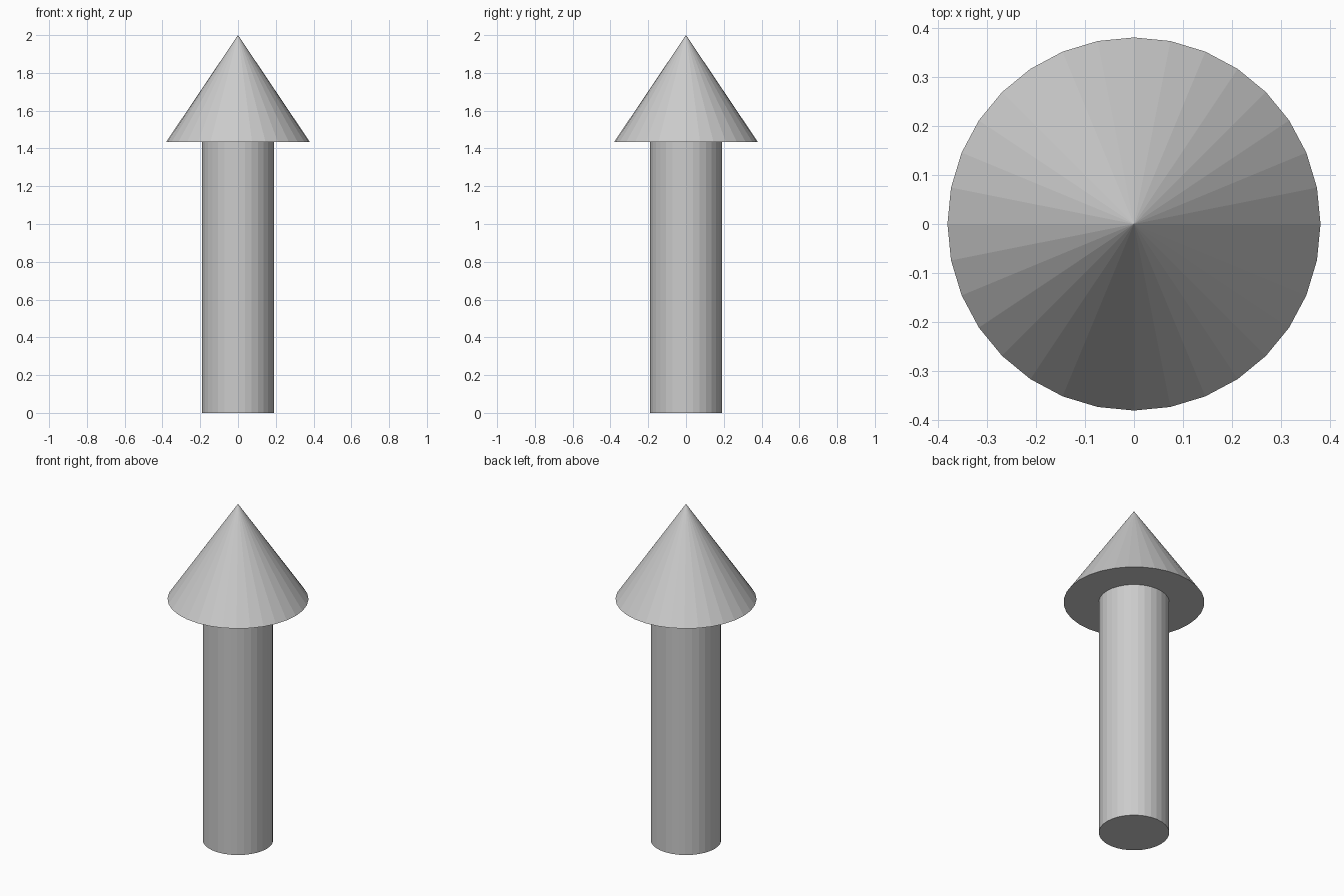
import bpy

if "Cube" in bpy.data.objects:
    bpy.data.objects.remove(bpy.data.objects["Cube"])

SIDES = 32
TOP = 2.0
HEAD_BASE = 1.435
HEAD_RADIUS = 0.38
SHAFT_RADIUS = 0.19

# Arrow shaft: flat-sided cylinder standing on the ground
bpy.ops.mesh.primitive_cylinder_add(
    vertices=SIDES, radius=SHAFT_RADIUS, depth=HEAD_BASE,
    location=(0, 0, HEAD_BASE / 2))
bpy.context.object.name = "arrow_shaft"

# Arrow head: closed cone sitting on the shaft
head_height = TOP - HEAD_BASE
bpy.ops.mesh.primitive_cone_add(
    vertices=SIDES, radius1=HEAD_RADIUS, radius2=0, depth=head_height,
    location=(0, 0, HEAD_BASE + head_height / 2))
bpy.context.object.name = "arrow_head"
